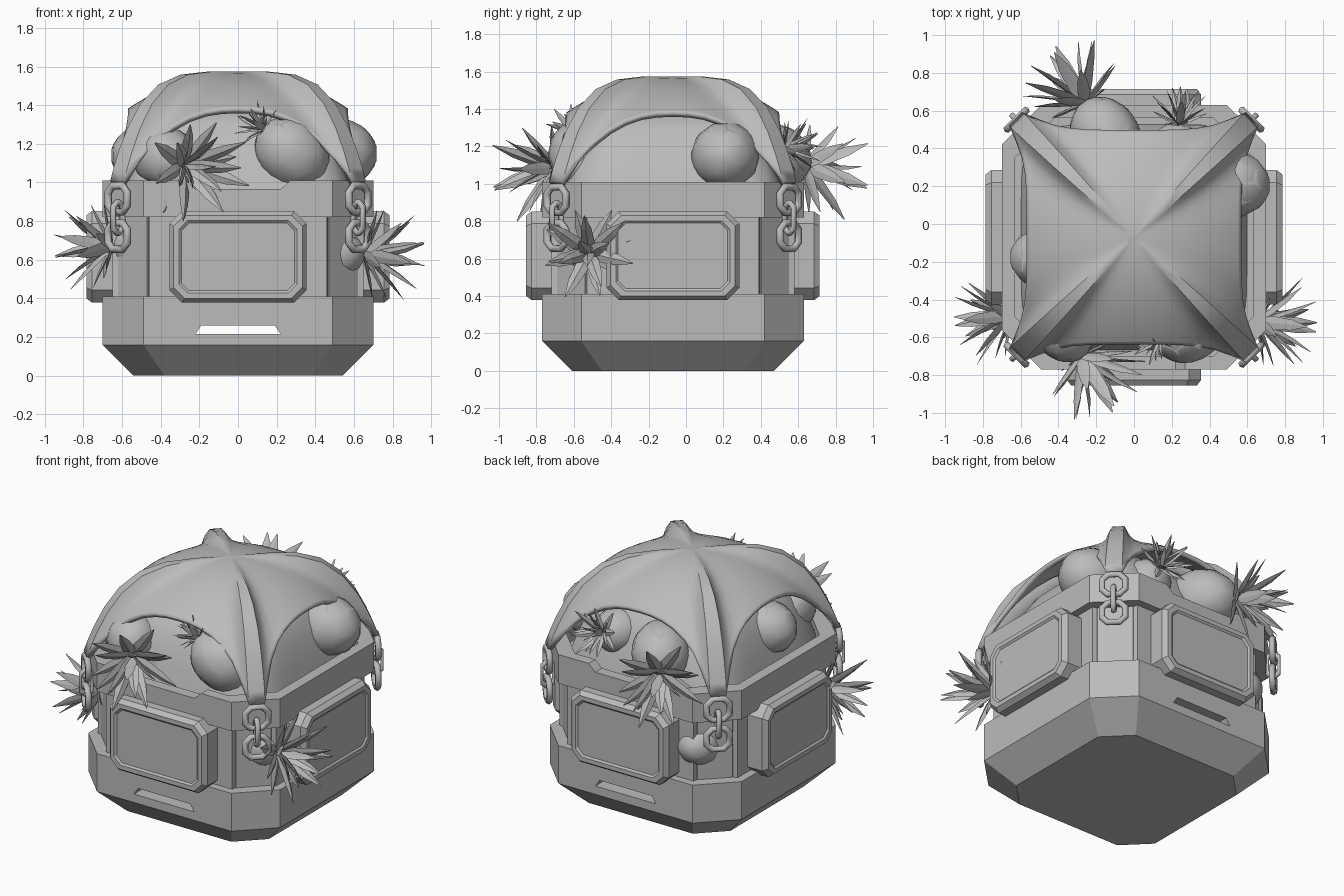
import bpy, bmesh, math
from mathutils import Vector, Matrix

if "Cube" in bpy.data.objects:
    bpy.data.objects.remove(bpy.data.objects["Cube"])

CY = -0.07  # crate centre along y
grey = bpy.data.materials.new("plain_grey")
grey.use_nodes = True
grey.diffuse_color = (0.5, 0.5, 0.5, 1)
grey.node_tree.nodes["Principled BSDF"].inputs["Base Color"].default_value = (0.5, 0.5, 0.5, 1)


def finish(name, bm, y=CY, smooth=None):
    bmesh.ops.recalc_face_normals(bm, faces=bm.faces)
    me = bpy.data.meshes.new(name)
    bm.to_mesh(me)
    bm.free()
    me.materials.append(grey)
    if smooth:
        me.shade_smooth()
        me.set_sharp_from_angle(angle=math.radians(smooth))
    ob = bpy.data.objects.new(name, me)
    ob.location.y = y
    bpy.context.collection.objects.link(ob)
    return ob


def loft(bm, rings, start=True, end=True, closed=False):
    """Skin a row of equal point loops."""
    vs = [[bm.verts.new(p) for p in ring] for ring in rings]
    n = len(vs[0])
    pairs = list(zip(vs, vs[1:])) + ([(vs[-1], vs[0])] if closed else [])
    for a, b in pairs:
        for i in range(n):
            j = (i + 1) % n
            bm.faces.new((a[i], a[j], b[j], b[i]))
    if start and not closed:
        bm.faces.new(vs[0][::-1])
    if end and not closed:
        bm.faces.new(vs[-1])


def octo(a, b, c):
    """Rectangle with cut corners, half sizes a and b."""
    return [(a, c - b), (a, b - c), (a - c, b), (c - a, b),
            (-a, b - c), (-a, c - b), (c - a, -b), (a - c, -b)]


def turn(k, p):
    return Matrix.Rotation(k * math.pi / 2, 3, 'Z') @ Vector(p)


def stack(name, layers):
    bm = bmesh.new()
    loft(bm, [[(x, y, z) for x, y in octo(h, h, c)] for h, c, z in layers])
    return finish(name, bm)


# Crate base with a slot running from front to back
base = stack("crate_base", [(0.54, 0.16, 0), (0.70, 0.21, 0.16), (0.70, 0.21, 0.41)])
bm = bmesh.new()
loft(bm, [[(-0.22, y, 0.215), (0.22, y, 0.215), (0.19, y, 0.26), (-0.19, y, 0.26)] for y in (-1, 1)])
cutter = finish("slot_cutter", bm)
cutter.hide_render = True
cutter.hide_set(True)
cut = base.modifiers.new("slot", 'BOOLEAN')
cut.object = cutter
cut.solver = 'EXACT'

# Crate body and the floor under the load
stack("crate_body", [(0.62, 0.15, 0.40), (0.62, 0.15, 0.83)])
stack("crate_floor", [(0.64, 0.18, 0.825), (0.64, 0.18, 0.93)])

# Raised wall sheets between the corner posts
bm = bmesh.new()
for k in range(4):
    loft(bm, [[turn(k, (x, y, z)) for x, y in ((0.6, -0.47), (0.65, -0.46), (0.65, 0.46), (0.6, 0.47))]
              for z in (0.405, 0.825)])
finish("wall_sheets", bm)


# Rim, dipped at the middle of the front and back
def rim_loop(h, z, dip):
    pts = []
    for k in range(4):
        for y in (0.21 - h, -0.27, -0.22, 0.22, 0.27, h - 0.21):
            low = dip if k % 2 and abs(y) < 0.25 else 0
            pts.append(turn(k, (h, y, z - low)))
    return pts


bm = bmesh.new()
loft(bm, [rim_loop(0.70, 0.82, 0), rim_loop(0.70, 1.01, 0.045),
          rim_loop(0.63, 1.01, 0.045), rim_loop(0.63, 0.82, 0)], closed=True)
finish("crate_rim", bm)

# Bevelled plate on each side
for k, side in enumerate(("left", "back", "right", "front")):
    bm = bmesh.new()
    loft(bm, [[turn(k, (d, p, 0.615 + q)) for p, q in octo(0.355 - i, 0.237 - i, 0.065 - 0.4 * i)]
              for i, d in ((0, 0.6), (0, 0.755), (0.022, 0.785), (0.05, 0.785), (0.062, 0.775))])
    finish(side + "_plate", bm)

# Rounded mound of load under the cloth
bm = bmesh.new()
rings = []
for s in (0.1, 0.4, 0.6, 0.75, 0.86, 0.94, 1):
    ring = []
    for i in range(40):
        a = i * math.tau / 40
        c, d = math.cos(a), math.sin(a)
        r = 0.60 * s / (abs(c) ** 6 + abs(d) ** 6) ** (1 / 6)
        ring.append((r * c, r * d, 0.92 + 0.49 * (1 - s ** 5)))
    rings.append(ring)
loft(bm, rings)
finish("load_mound", bm, smooth=50)

# Cloth cover, arched on each side and drawn down to four corner straps
TOP = 1.56
bm = bmesh.new()
rings = []
for s in (0.06, 0.25, 0.45, 0.62, 0.76, 0.86, 0.93, 0.97, 1):
    ring = []
    for k in range(4):
        for i in range(15):
            t = i / 7 - 1
            e = abs(t) ** 4
            edge = 1.0 + 0.37 * (1 - abs(t) ** 2.5)
            z = TOP - (TOP - edge) * s ** (2 + 2.5 * e)
            ring.append(turn(k, (s * (0.56 + 0.09 * e), s * 0.585 * t, z)))
    rings.append(ring)
loft(bm, rings, end=False)
cover = finish("cloth_cover", bm, smooth=40)
thick = cover.modifiers.new("thickness", 'SOLIDIFY')
thick.thickness = 0.03
thick.offset = 0


# Three chain links at each corner
def link(bm, w, h, c, rad, z, edge_on, k):
    rings = []
    for p, q in octo(w, h, c):
        out = Vector((p, q)).normalized()
        ring = []
        for i in range(6):
            a = i * math.tau / 6
            u, v = Vector((p, q)) + out * rad * math.cos(a)
            n = rad * math.sin(a)
            ring.append(turn(k + 0.5, (0.88 + u, n, z + v) if edge_on else (0.88 + n, u, z + v)))
        rings.append(ring)
    loft(bm, rings, closed=True)


for k, corner in enumerate(("back_left", "back_right", "front_right", "front_left")):
    bm = bmesh.new()
    link(bm, 0.07, 0.068, 0.035, 0.021, 0.915, False, k)
    link(bm, 0.035, 0.078, 0.025, 0.018, 0.818, True, k)
    link(bm, 0.07, 0.068, 0.035, 0.021, 0.722, False, k)
    finish(corner + "_chain", bm, smooth=65)


# Pineapples: scaly body plus a crown of pointed leaves
def scaly_body(name, centre, quat, r):
    ico = bmesh.new()
    bmesh.ops.create_icosphere(ico, subdivisions=2, radius=1)
    bm = bmesh.new()
    corner = {f: bm.verts.new(f.calc_center_median().normalized()) for f in ico.faces}
    for v in ico.verts:
        n = v.co.normalized()
        u = n.orthogonal().normalized()
        w = n.cross(u)
        ordered = sorted(v.link_faces, key=lambda f: math.atan2(corner[f].co.dot(w), corner[f].co.dot(u)))
        bm.faces.new([corner[f] for f in ordered])
    ico.free()
    scales = list(bm.faces)
    bmesh.ops.inset_individual(bm, faces=scales, thickness=0.05, depth=0.06)
    bmesh.ops.inset_individual(bm, faces=scales, thickness=0.08, depth=0.03)
    for v in bm.verts:
        v.co = Vector(centre) + quat @ Vector((v.co.x * r * 0.94, v.co.y * r * 0.94, v.co.z * r * 1.13))
    finish(name + "_body", bm, 0, smooth=35)


def leaf_crown(name, root, quat, size):
    bm = bmesh.new()
    axis = quat @ Vector((0, 0, 1))
    for count, tilt, length in ((4, 12, 0.34), (7, 38, 0.33), (8, 68, 0.25)):
        for i in range(count):
            a = (i + tilt / 50) * math.tau / count
            rad = quat @ Vector((math.cos(a), math.sin(a), 0))
            side = axis.cross(rad)
            lean = math.radians(tilt + 7 * (-1) ** i)
            d = axis * math.cos(lean) + rad * math.sin(lean)
            up = d.cross(side)
            rings = []
            for t, w in ((0, 0.02), (0.35, 0.038), (0.7, 0.03), (1, 0.003)):
                p = root + (d * t + rad * 0.12 * t * t) * length * size
                w *= size
                rings.append([p + side * w, p + up * w * 0.35, p - side * w, p - up * w * 0.15])
            loft(bm, rings)
    finish(name + "_crown", bm, 0)


fruit = (  # name, centre, direction, radius, crown size
    ("front_right_fruit", (-0.38, -0.55, 1.13), (0.5, -0.75, -0.2), 0.17, 1.0),
    ("front_left_fruit", (0.28, -0.56, 1.15), (-0.7, -0.22, 0.6), 0.185, 0.45),
    ("left_fruit", (0.5, 0.21, 1.15), (1, 0, 0), 0.195, 0),
    ("right_fruit", (-0.46, -0.18, 1.14), (-1, 0, 0), 0.175, 0),
    ("back_right_fruit", (-0.15, 0.47, 1.14), (-0.5, 0.8, -0.2), 0.19, 1.0),
    ("back_left_fruit", (0.22, 0.36, 1.14), (0.1, 0.9, 0.25), 0.16, 0.6),
    ("low_back_fruit", (-0.43, 0.46, 0.61), (0, 1, 0), 0.14, 0),
    ("low_right_fruit", (-0.5, -0.47, 0.67), (-1, -0.1, 0), 0.14, 0.9),
    ("low_left_fruit", (0.5, -0.5, 0.63), (1, -0.1, 0), 0.14, 0.95),
)
for name, centre, direction, r, size in fruit:
    d = Vector(direction).normalized()
    quat = d.to_track_quat('Z', 'Y')
    scaly_body(name, centre, quat, r)
    if size:
        leaf_crown(name, Vector(centre) + d * r * 1.05, quat, size)
